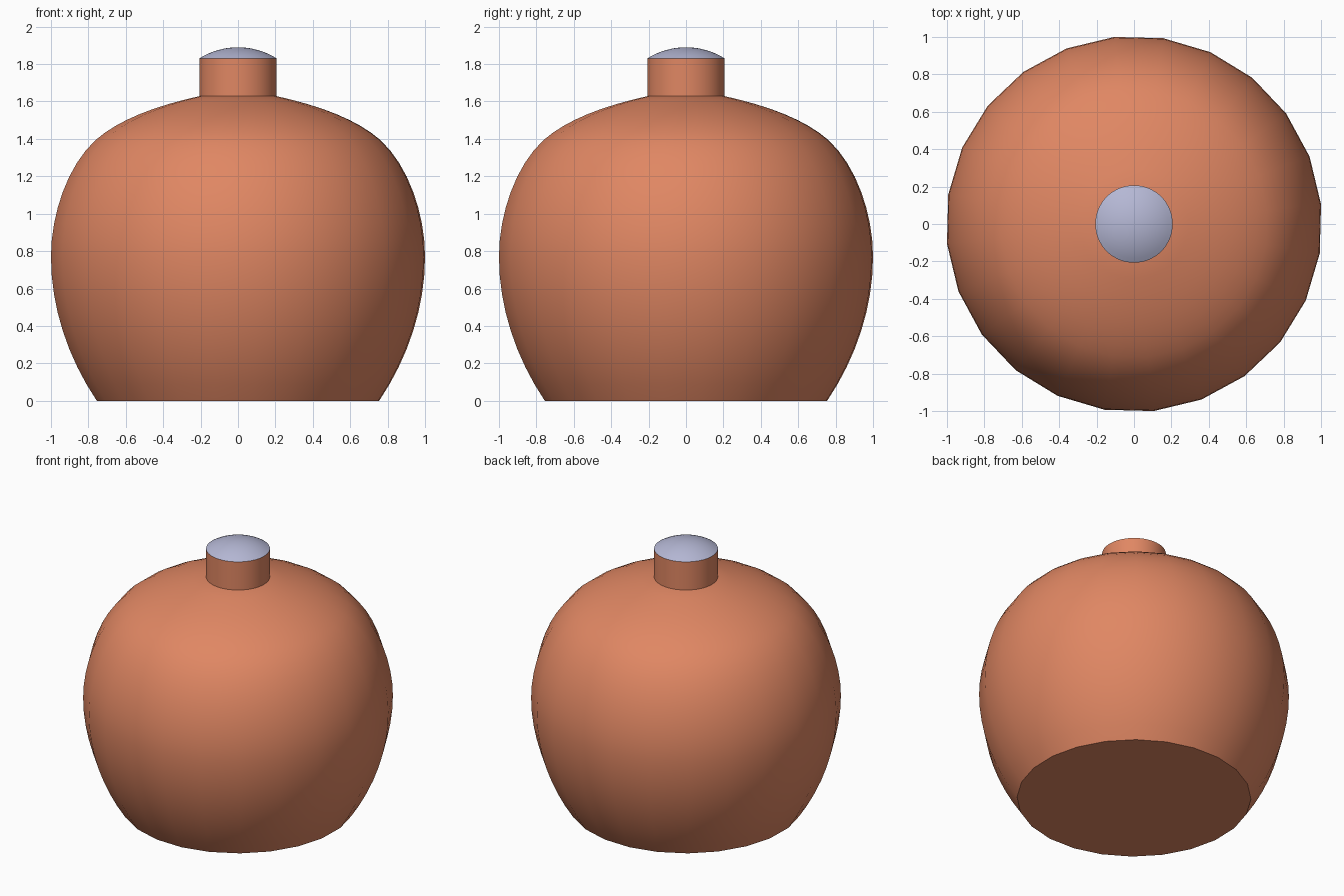
import bpy
import bmesh
import math
from mathutils import Vector, geometry

default = bpy.data.objects.get("Cube")
if default:
    bpy.data.objects.remove(default, do_unlink=True)


def make_material(name, colour):
    mat = bpy.data.materials.new(name)
    mat.use_nodes = True
    mat.diffuse_color = (*colour, 1)
    mat.node_tree.nodes["Principled BSDF"].inputs["Base Color"].default_value = (*colour, 1)
    return mat


def lathe(name, profile, sides, material, turn=0, close_bottom=False):
    """Spin a (radius, height) profile, listed bottom to top, around z."""
    bm = bmesh.new()
    rings = []
    for radius, z in profile:
        if radius < 0.0001:
            rings.append([bm.verts.new((0, 0, z))] * sides)
            continue
        angles = [turn + math.tau * i / sides for i in range(sides)]
        rings.append([bm.verts.new((radius * math.cos(a), radius * math.sin(a), z)) for a in angles])
    for low, high in zip(rings, rings[1:]):
        for i in range(sides):
            j = (i + 1) % sides
            corners = [low[i], low[j], high[j], high[i]]
            bm.faces.new(list(dict.fromkeys(corners)))
    if close_bottom:
        bm.faces.new(rings[0][::-1])
    bmesh.ops.recalc_face_normals(bm, faces=bm.faces)
    mesh = bpy.data.meshes.new(name)
    bm.to_mesh(mesh)
    bm.free()
    mesh.materials.append(material)
    obj = bpy.data.objects.new(name, mesh)
    bpy.context.collection.objects.link(obj)
    bpy.ops.object.select_all(action="DESELECT")
    obj.select_set(True)
    bpy.context.view_layer.objects.active = obj
    bpy.ops.object.shade_smooth_by_angle(angle=math.radians(40))
    return obj


def bezier_chain(points, steps):
    """Sample joined cubic curves given as knot, handle, handle, knot, ..."""
    points = [Vector(p) for p in points]
    result = [points[0]]
    for k in range(0, len(points) - 1, 3):
        result += geometry.interpolate_bezier(*points[k:k + 4], steps + 1)[1:]
    return [(p[0], p[1]) for p in result]


clay = make_material("terracotta", (0.745, 0.242, 0.125))
pale = make_material("pale blue grey", (0.46, 0.475, 0.66))

# Round body: flat base, bulging sides, sloping shoulder, closed under the neck
outline = bezier_chain([
    (0.755, 0), (0.91, 0.23), (1.0, 0.50),
    (1.0, 0.77), (1.0, 1.00), (0.91, 1.26),
    (0.76, 1.395), (0.64, 1.50), (0.45, 1.575),
    (0.2, 1.63)], 8)
turn = math.radians(6)
fit = 1 / math.cos(turn)
body_profile = [(r * fit, z) for r, z in outline]
lathe("body", body_profile + [(0, 1.64)], 24, clay, turn, close_bottom=True)

# Short straight neck
neck_radius, neck_top = 0.207, 1.83
lathe("neck", [(neck_radius, 1.61), (neck_radius, neck_top)], 64, clay)

# Shallow domed cap, a slice of a sphere
rise = 0.06
sphere = (neck_radius ** 2 + rise ** 2) / (2 * rise)
half_angle = math.asin(neck_radius / sphere)
cap_profile = []
for i in range(9):
    a = half_angle * (1 - i / 8)
    cap_profile.append((sphere * math.sin(a), neck_top + rise - sphere * (1 - math.cos(a))))
lathe("cap", cap_profile, 64, pale)
